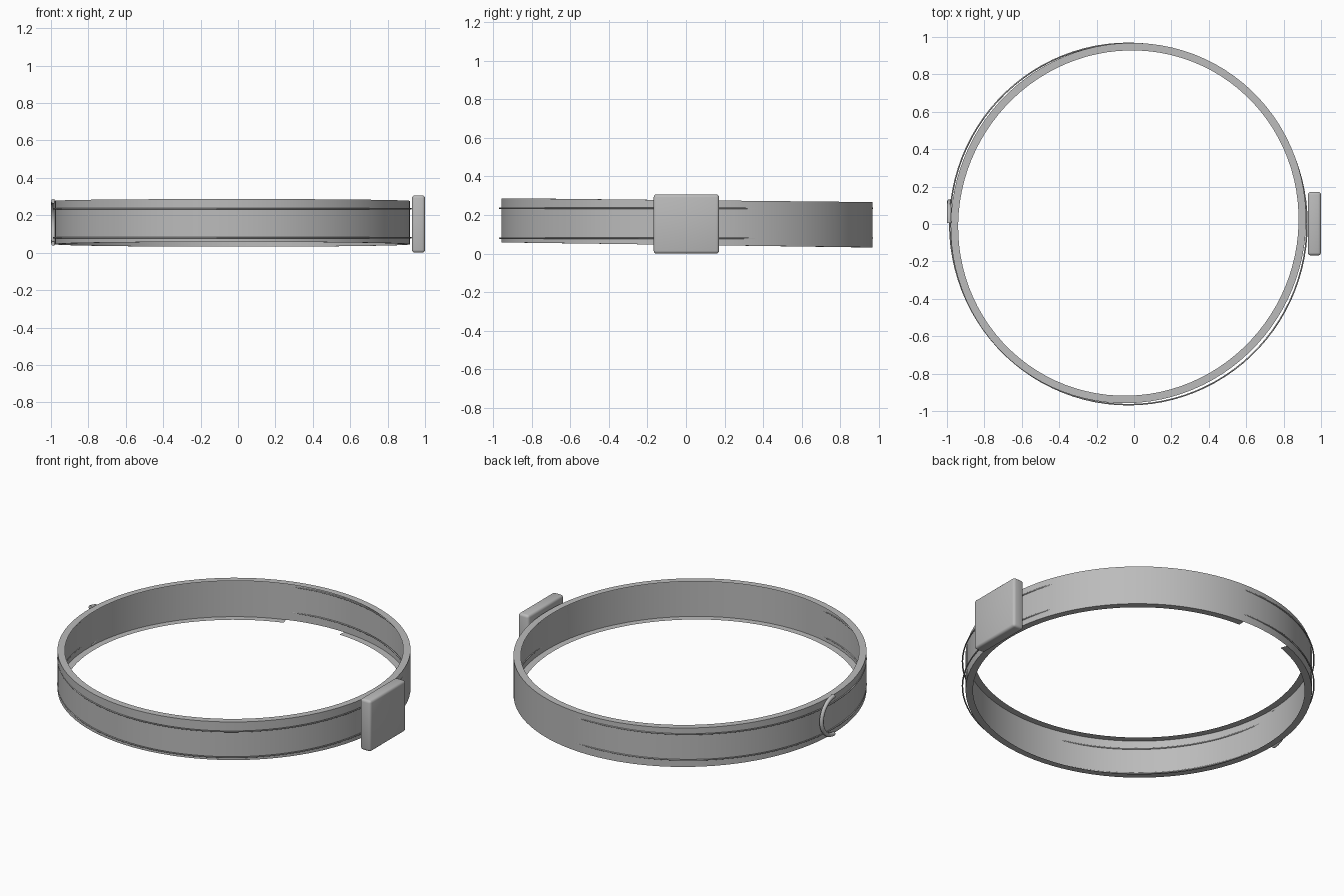
import bpy, bmesh, math

if "Cube" in bpy.data.objects:
    bpy.data.objects.remove(bpy.data.objects["Cube"])

grey = bpy.data.materials.new("mid_grey")
grey.diffuse_color = (0.5, 0.5, 0.5, 1)
grey.use_nodes = True
grey.node_tree.nodes["Principled BSDF"].inputs["Base Color"].default_value = grey.diffuse_color
CX, CY = -0.03, 0.005


def finish(ob, angle=35):
    ob.data.materials.clear()
    ob.data.materials.append(grey)
    bpy.ops.object.select_all(action='DESELECT')
    ob.select_set(True)
    bpy.context.view_layer.objects.active = ob
    bpy.ops.object.shade_smooth_by_angle(angle=math.radians(angle))


def add_bmesh(name, bm):
    me = bpy.data.meshes.new(name)
    bm.to_mesh(me)
    bm.free()
    ob = bpy.data.objects.new(name, me)
    bpy.context.collection.objects.link(ob)
    return ob


def tube(name, pts, radius, cyclic):
    cu = bpy.data.curves.new(name, 'CURVE')
    cu.dimensions = '3D'
    cu.bevel_depth = radius
    cu.bevel_resolution = 2
    cu.use_fill_caps = not cyclic
    sp = cu.splines.new('POLY')
    sp.points.add(len(pts) - 1)
    for p, co in zip(sp.points, pts):
        p.co = (*co, 1)
    sp.use_cyclic_u = cyclic
    ob = bpy.data.objects.new(name, cu)
    bpy.context.collection.objects.link(ob)
    bpy.ops.object.select_all(action='DESELECT')
    ob.select_set(True)
    bpy.context.view_layer.objects.active = ob
    bpy.ops.object.convert(target='MESH')
    finish(bpy.context.object, 60)


# strap: thin outer wall with a rim turned inward at top and bottom
N = 100
bm = bmesh.new()
rings = []
for i in range(N):
    a = 2 * math.pi * i / N
    c, s = math.cos(a), math.sin(a)
    wob = 0.01 * math.sin(2 * a)
    section = []
    for inset, top in ((0.04, 1), (0, 1), (0, 0), (0.04, 0)):
        x = CX + (0.95 + wob - inset) * c
        y = CY + (0.963 + wob - inset) * s
        z = 0.277 - 0.01 * s if top else 0.045 - 0.013 * s
        section.append(bm.verts.new((x, y, z)))
    rings.append(section)
for i in range(N):
    a, b = rings[i], rings[(i + 1) % N]
    for k in range(3):
        # the bottom rim is open for a short stretch at the back
        if k == 2 and 86 < (i + 0.5) * 360 / N < 108:
            continue
        bm.faces.new((a[k], a[k + 1], b[k + 1], b[k]))
bmesh.ops.recalc_face_normals(bm, faces=bm.faces)
finish(add_bmesh("strap", bm))

# two thin seam lines around the strap
for name, z in (("upper_seam", 0.235), ("lower_seam", 0.08)):
    pts = []
    for i in range(N):
        a = 2 * math.pi * i / N
        pts.append((CX + 0.955 * math.cos(a), 0.966 * math.sin(a), z))
    tube(name, pts, 0.004, True)

# curved half ring on the left side
pts = []
for i in range(25):
    a = math.pi * (i / 24 - 0.5)
    pts.append((-0.988, 0.005 + 0.115 * math.cos(a), 0.162 + 0.113 * math.sin(a)))
tube("half_ring", pts, 0.012, False)

# rounded buckle plate on the right side
bm = bmesh.new()
bmesh.ops.create_cube(bm, size=1)
bmesh.ops.scale(bm, vec=(0.07, 0.34, 0.307), verts=bm.verts)
bmesh.ops.translate(bm, vec=(0.965, 0.002, 0.1535), verts=bm.verts)
bmesh.ops.bevel(bm, geom=bm.edges[:], offset=0.015, segments=3, profile=0.5, affect='EDGES')
finish(add_bmesh("buckle", bm))
